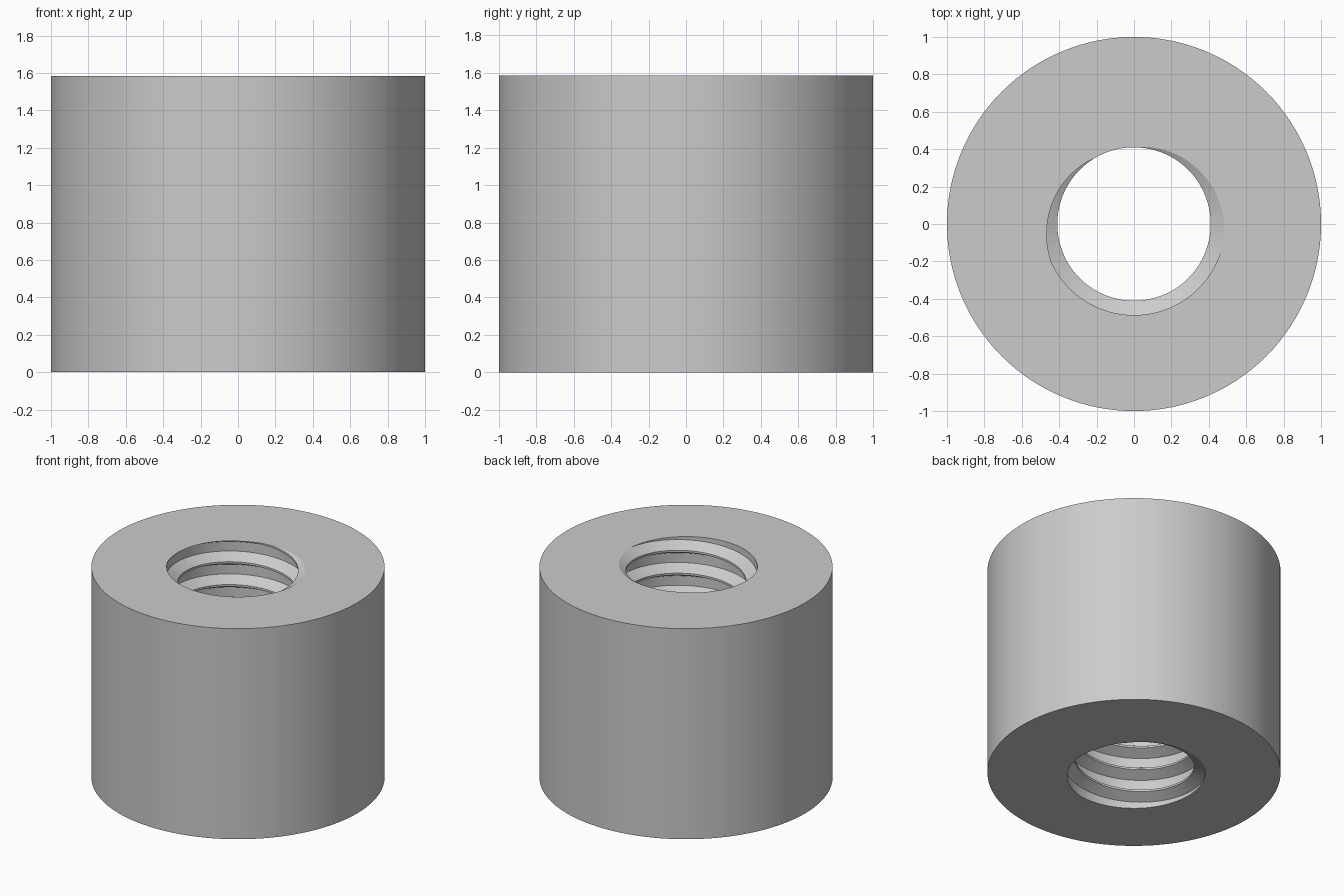
import bpy
import bmesh
from math import cos, sin, radians, tau

if "Cube" in bpy.data.objects:
    bpy.data.objects.remove(bpy.data.objects["Cube"], do_unlink=True)

HEIGHT, OUTER = 1.585, 1.0
MINOR, MAJOR, PITCH = 0.41, 0.487, 0.172
SEGS = 128
# One turn of the thread: radius and height above the top of the crest
PROFILE = [(MINOR, 0.0), (MAJOR, 0.045), (MAJOR, 0.117), (MINOR, 0.157)]
START = radians(90)

grey = bpy.data.materials.new("plain_grey")
grey.use_nodes = True
colour = (0.6, 0.6, 0.6, 1)
grey.diffuse_color = colour
grey.node_tree.nodes["Principled BSDF"].inputs["Base Color"].default_value = colour

bm = bmesh.new()

# Right-handed helical bore, longer than the body at both ends
first = HEIGHT - PITCH * 12
rows = []
for i in range(SEGS * 15):
    a = START + tau * i / SEGS
    lift = first + PITCH * i / SEGS
    rows.append([bm.verts.new((r * cos(a), r * sin(a), lift + h)) for r, h in PROFILE])
for i in range(SEGS * 14 - 1):
    here = rows[i] + [rows[i + SEGS][0]]
    ahead = rows[i + 1] + [rows[i + SEGS + 1][0]]
    for k in range(len(PROFILE)):
        bm.faces.new((here[k], here[k + 1], ahead[k + 1], ahead[k]))
bmesh.ops.delete(bm, geom=[v for v in bm.verts if not v.link_faces], context='VERTS')

# Trim the bore flush with the two ends
for z, up in ((0, -1), (HEIGHT, 1)):
    bmesh.ops.bisect_plane(bm, geom=bm.verts[:] + bm.edges[:] + bm.faces[:], dist=1e-6,
                           plane_co=(0, 0, z), plane_no=(0, 0, up), clear_outer=True)
bmesh.ops.remove_doubles(bm, verts=bm.verts[:], dist=1e-5)
rims = [[e for e in bm.edges if e.is_boundary and all(abs(v.co.z - z) < 1e-4 for v in e.verts)]
        for z in (0, HEIGHT)]

# Outer wall
rings = [[bm.verts.new((OUTER * cos(tau * i / SEGS), OUTER * sin(tau * i / SEGS), z))
          for i in range(SEGS)] for z in (0, HEIGHT)]
for i in range(SEGS):
    j = (i + 1) % SEGS
    bm.faces.new((rings[0][i], rings[0][j], rings[1][j], rings[1][i]))

# Flat end faces between the outer wall and the bore
for rim, ring, up in zip(rims, rings, (-1, 1)):
    outer = [bm.edges.get((ring[i], ring[i - 1])) for i in range(SEGS)]
    bmesh.ops.triangle_fill(bm, edges=rim + outer, use_beauty=True, normal=(0, 0, up))
bmesh.ops.recalc_face_normals(bm, faces=bm.faces[:])

mesh = bpy.data.meshes.new("threaded_bushing")
bm.to_mesh(mesh)
bm.free()
mesh.materials.append(grey)
bushing = bpy.data.objects.new("threaded_bushing", mesh)
bpy.context.collection.objects.link(bushing)
bpy.ops.object.select_all(action='DESELECT')
bushing.select_set(True)
bpy.context.view_layer.objects.active = bushing
bpy.ops.object.shade_smooth_by_angle(angle=radians(25))
